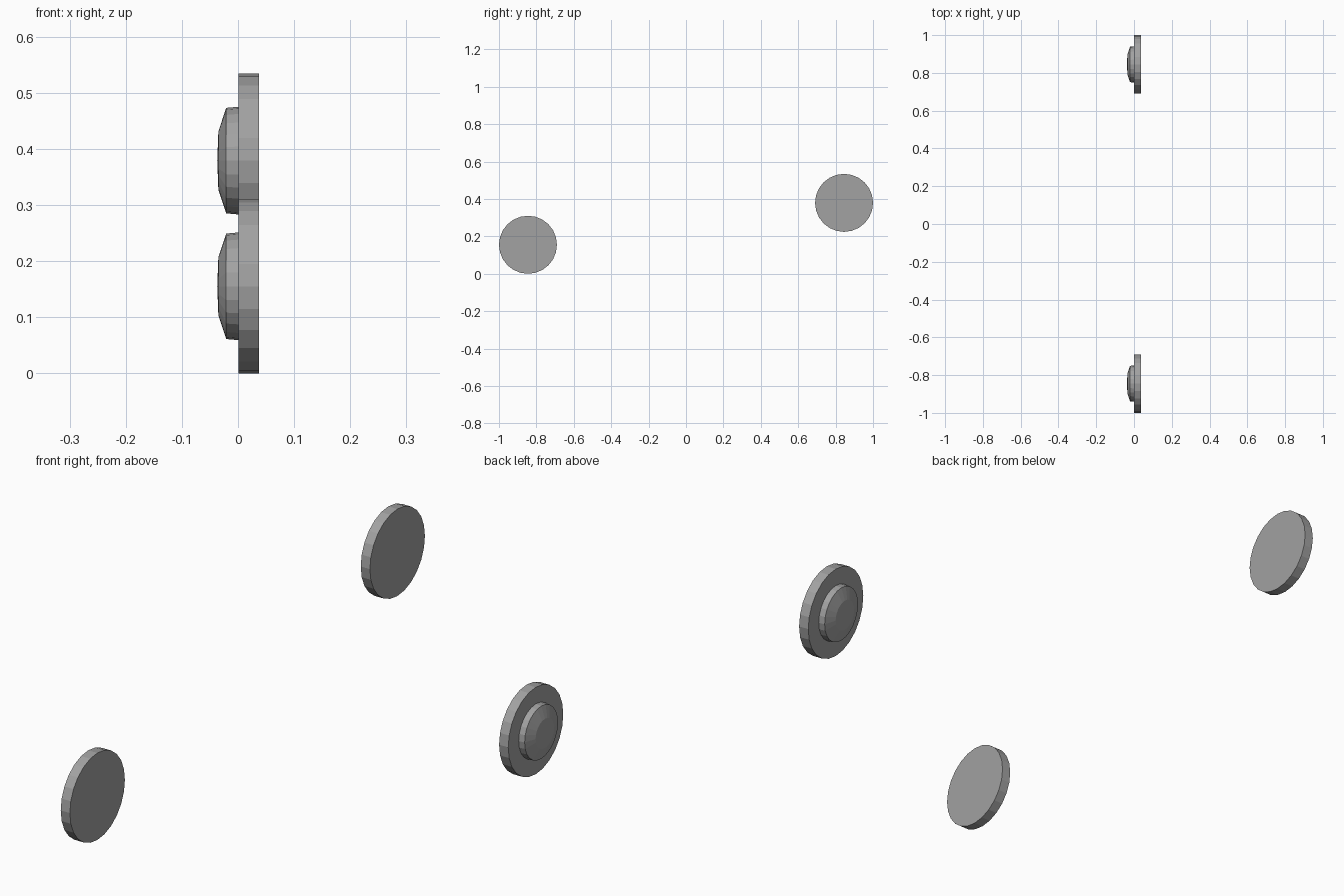
import bpy, bmesh
from math import cos, sin, tau

if "Cube" in bpy.data.objects:
    bpy.data.objects.remove(bpy.data.objects["Cube"])

SIDES = 24

dark_grey = bpy.data.materials.new("dark_grey")
dark_grey.diffuse_color = (0.36, 0.36, 0.36, 1)
dark_grey.use_nodes = True
dark_grey.node_tree.nodes["Principled BSDF"].inputs["Base Color"].default_value = dark_grey.diffuse_color


def lathe_x(name, profile, y, z):
    """Spin (x, radius) points around an x-aligned axis; radius 0 makes a pole."""
    bm = bmesh.new()
    rings = []
    for x, r in profile:
        count = SIDES if r > 0 else 1
        rings.append([bm.verts.new((x, r * cos(tau * i / SIDES), r * sin(tau * i / SIDES)))
                      for i in range(count)])
    for a, b in zip(rings, rings[1:]):
        for i in range(SIDES):
            j = (i + 1) % SIDES
            if len(b) == 1:
                bm.faces.new((a[i], a[j], b[0]))
            else:
                bm.faces.new((a[i], a[j], b[j], b[i]))
    # Flat caps on open ends
    for ring in (rings[0], rings[-1]):
        if len(ring) > 1:
            bm.faces.new(ring)
    bmesh.ops.recalc_face_normals(bm, faces=bm.faces)
    mesh = bpy.data.meshes.new(name)
    bm.to_mesh(mesh)
    bm.free()
    mesh.materials.append(dark_grey)
    obj = bpy.data.objects.new(name, mesh)
    obj.location = (0, y, z)
    bpy.context.collection.objects.link(obj)
    return obj


# Two round studs: a flat disc with a shallow dome on the -x side
for label, y, z in (("lower", -0.845, 0.155), ("upper", 0.845, 0.379)):
    lathe_x(label + "_disc", [(0.037, 0.155), (0.001, 0.155)], y, z)
    lathe_x(label + "_dome", [(0.001, 0.096), (-0.021, 0.094),
                              (-0.035, 0.052), (-0.037, 0)], y, z)
